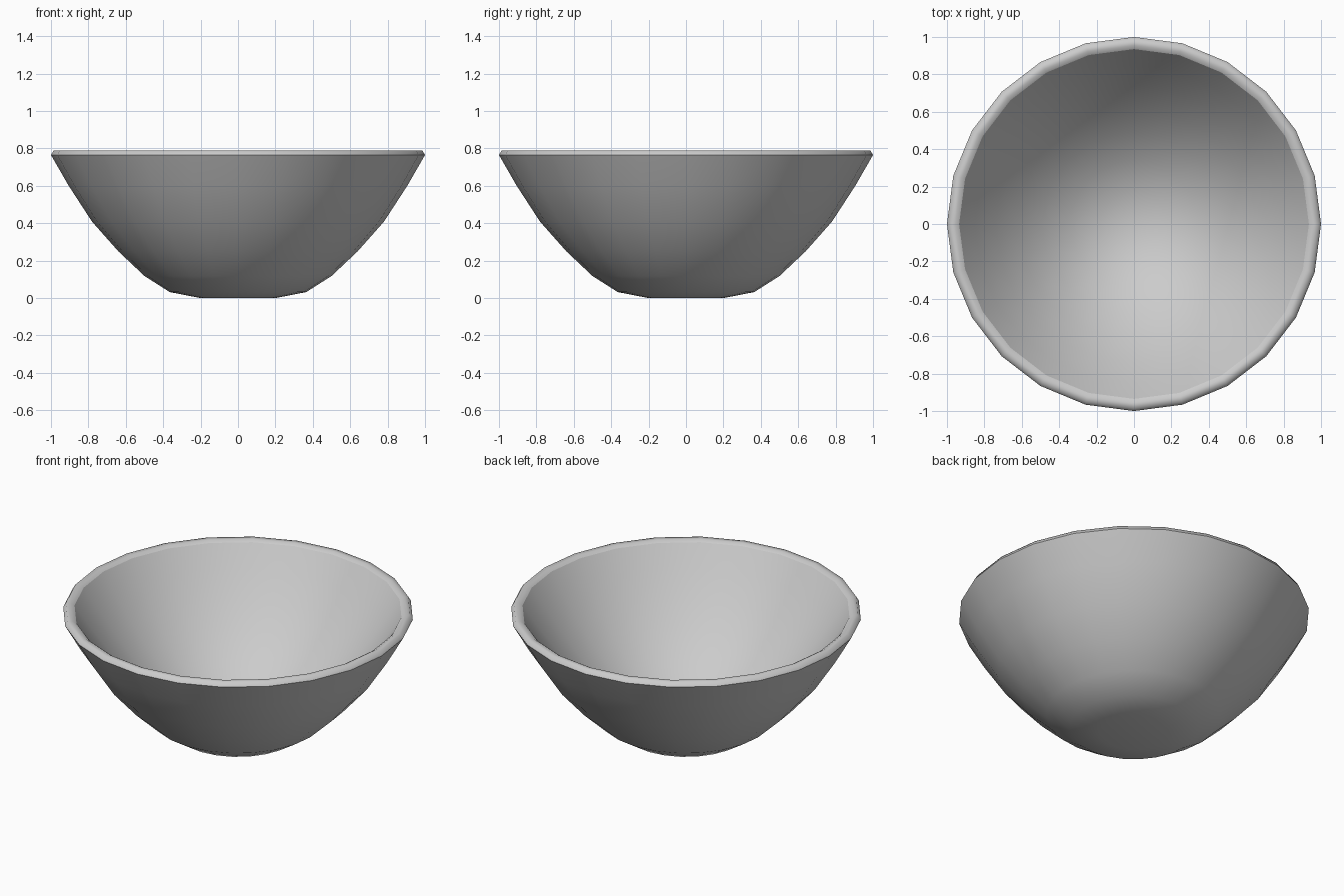
import bpy, bmesh
from math import sin, cos, pi

if "Cube" in bpy.data.objects:
    bpy.data.objects.remove(bpy.data.objects["Cube"])

SIDES = 24

# Cross-section (radius, height): outer wall, rounded rim, inner wall
outer = [(0.2, 0.0), (0.365, 0.032), (0.5, 0.118), (0.64, 0.25),
         (0.78, 0.408), (0.905, 0.6), (1.0, 0.765)]
rim = [(0.985, 0.79), (0.955, 0.79)]
inner = [(0.935, 0.778)] + [(r, 0.045 + 0.84 * r * r)
                            for r in (0.85, 0.74, 0.62, 0.49, 0.34, 0.18)]


def lathe(name, profile, z_start, z_end, creases):
    """Revolve a profile about z, closing both ends at the axis."""
    bm = bmesh.new()
    rings = [[bm.verts.new((r * cos(2 * pi * i / SIDES), r * sin(2 * pi * i / SIDES), z))
              for i in range(SIDES)] for r, z in profile]
    first = bm.verts.new((0, 0, z_start))
    last = bm.verts.new((0, 0, z_end))
    for i in range(SIDES):
        j = (i + 1) % SIDES
        for a, b in zip(rings, rings[1:]):
            bm.faces.new((a[i], a[j], b[j], b[i]))
        bm.faces.new((first, rings[0][j], rings[0][i]))
        bm.faces.new((last, rings[-1][i], rings[-1][j]))
    bmesh.ops.recalc_face_normals(bm, faces=bm.faces)
    for f in bm.faces:
        f.smooth = True
    # Crisp edges where the rim meets the walls
    for k in creases:
        for i in range(SIDES):
            bm.edges.get((rings[k][i], rings[k][(i + 1) % SIDES])).smooth = False
    mesh = bpy.data.meshes.new(name)
    bm.to_mesh(mesh)
    bm.free()
    obj = bpy.data.objects.new(name, mesh)
    bpy.context.collection.objects.link(obj)
    return obj


# Bowl
bowl = lathe("bowl", outer + rim + inner, 0.0, 0.045,
             (len(outer) - 1, len(outer) + len(rim)))
grey = bpy.data.materials.new("grey")
grey.diffuse_color = (0.54, 0.54, 0.54, 1)
grey.use_nodes = True
grey.node_tree.nodes["Principled BSDF"].inputs["Base Color"].default_value = grey.diffuse_color
bowl.data.materials.append(grey)
